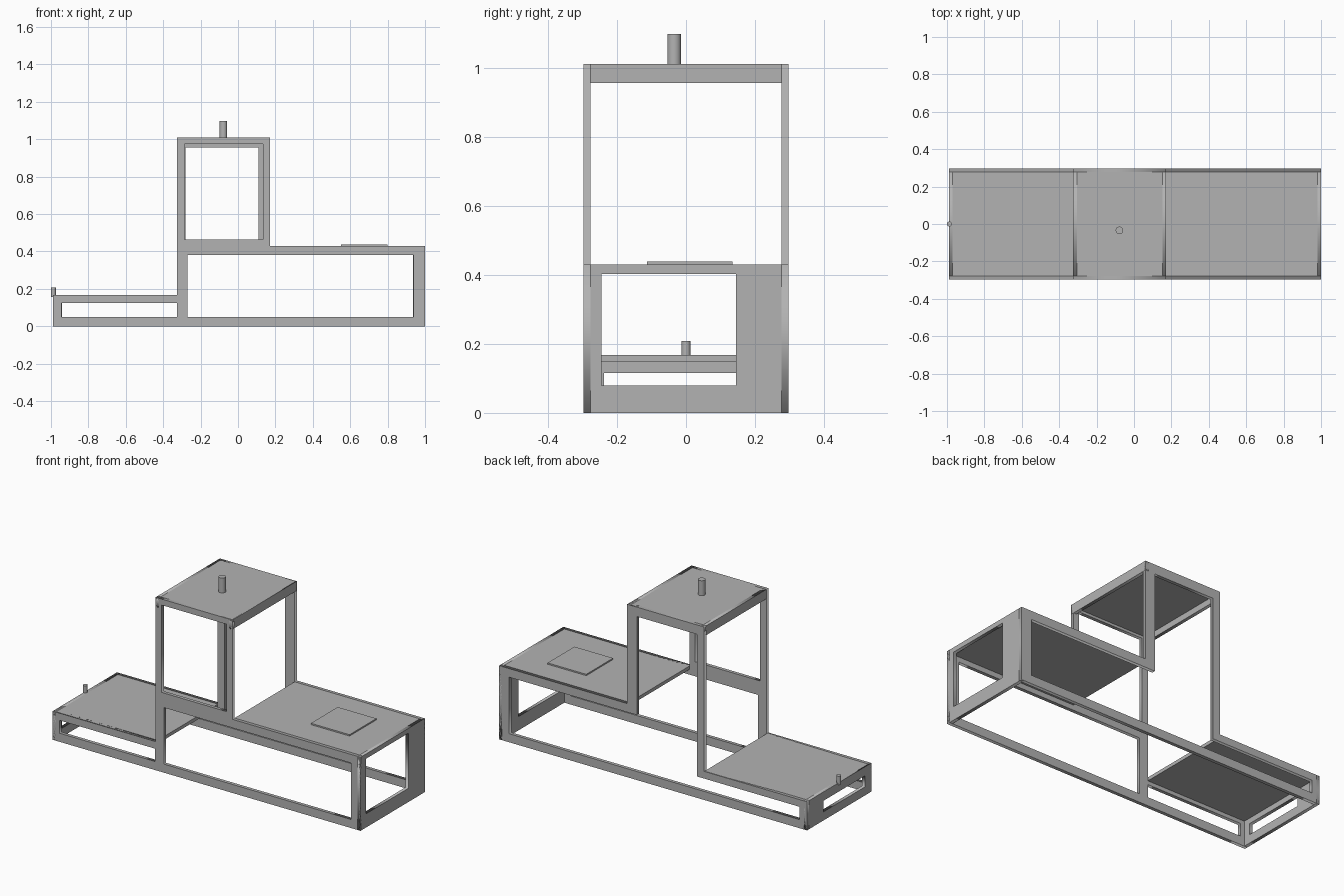
import bpy
from mathutils import Matrix

cube = bpy.data.objects.get("Cube")
if cube:
    bpy.data.objects.remove(cube, do_unlink=True)

GREY = (0.45, 0.45, 0.45, 1)
grey = bpy.data.materials.new("plain_grey")
grey.use_nodes = True
grey.diffuse_color = GREY
grey.node_tree.nodes["Principled BSDF"].inputs["Base Color"].default_value = GREY

T = 0.02                                      # panel thickness
LEFT, RIGHT, HALF = -0.99, 1.0, 0.297         # outer limits
TOWER_L, TOWER_R = -0.325, 0.172
LOW, DECK, ROOF = 0.167, 0.43, 1.01           # top heights


def rect(a, b, c, d):
    return [(a, c), (b, c), (b, d), (a, d)]


def panel(name, loops, axis, pos):
    """Upright sheet: first loop is the outline, the rest are openings."""
    curve = bpy.data.curves.new(name, "CURVE")
    curve.dimensions = "2D"
    curve.fill_mode = "BOTH"
    curve.extrude = T / 2
    for loop in loops:
        spline = curve.splines.new("POLY")
        spline.points.add(len(loop) - 1)
        for point, (u, v) in zip(spline.points, loop):
            point.co = (u, v, 0, 1)
        spline.use_cyclic_u = True
    temp = bpy.data.objects.new(name + "_curve", curve)
    bpy.context.collection.objects.link(temp)
    mesh = bpy.data.meshes.new_from_object(
        temp.evaluated_get(bpy.context.evaluated_depsgraph_get()))
    bpy.data.objects.remove(temp, do_unlink=True)
    if axis == "y":
        cols = ((1, 0, 0, 0), (0, 0, -1, pos), (0, 1, 0, 0), (0, 0, 0, 1))
    else:
        cols = ((0, 0, 1, pos), (1, 0, 0, 0), (0, 1, 0, 0), (0, 0, 0, 1))
    mesh.transform(Matrix(cols))
    mesh.materials.clear()
    mesh.materials.append(grey)
    obj = bpy.data.objects.new(name, mesh)
    bpy.context.collection.objects.link(obj)


def box(name, x0, x1, y0, y1, z0, z1):
    bpy.ops.mesh.primitive_cube_add(
        size=1, location=((x0 + x1) / 2, (y0 + y1) / 2, (z0 + z1) / 2))
    obj = bpy.context.object
    obj.name = name
    obj.scale = (x1 - x0, y1 - y0, z1 - z0)
    obj.data.materials.append(grey)


def pipe(name, x, y, radius, z0, z1):
    bpy.ops.mesh.primitive_cylinder_add(
        vertices=32, radius=radius, depth=z1 - z0, location=(x, y, (z0 + z1) / 2))
    bpy.context.object.name = name
    bpy.context.object.data.materials.append(grey)
    bpy.ops.object.shade_smooth_by_angle()


# Long side walls share the stepped outline
outline = [(LEFT, 0), (RIGHT, 0), (RIGHT, DECK), (TOWER_R, DECK), (TOWER_R, ROOF),
           (TOWER_L, ROOF), (TOWER_L, LOW), (LEFT, LOW)]
panel("front_wall", [outline,
                     rect(-0.285, 0.135, 0.465, 0.975),
                     rect(-0.27, 0.938, 0.05, 0.38),
                     rect(-0.945, -0.327, 0.05, 0.125)], "y", -HALF + T / 2)
back_opening = [(-0.94, 0.05), (0.935, 0.05), (0.935, 0.38), (0.11, 0.38),
                (0.11, 0.955), (-0.28, 0.955), (-0.28, 0.125), (-0.94, 0.125)]
panel("back_wall", [outline, back_opening], "y", HALF - T / 2)

# End walls with off-centre openings
panel("tall_end_wall", [rect(-HALF, HALF, 0, DECK),
                        rect(-0.245, 0.145, 0.08, 0.402)], "x", RIGHT - T / 2)
panel("low_end_wall", [rect(-HALF, HALF, 0, LOW),
                       rect(-0.237, 0.145, 0.05, 0.115)], "x", LEFT + T / 2)

# Tower headers
for side, x in (("left", TOWER_R - T / 2), ("right", TOWER_L + T / 2)):
    panel("tower_header_" + side, [rect(-HALF, HALF, 0.955, ROOF)], "x", x)

# Decks and roof
E = 0.004
for name, x0, x1, top in (("low_deck", LEFT + E, TOWER_L, LOW),
                          ("main_deck", TOWER_R, RIGHT - E, DECK),
                          ("tower_roof", TOWER_L + E, TOWER_R - E, ROOF)):
    box(name, x0, x1, -HALF + E, HALF - E, top - T, top)

# Hatch plate and pipes
box("hatch_plate", 0.55, 0.8, -0.113, 0.135, DECK, DECK + 0.008)
pipe("roof_pipe", -0.078, -0.034, 0.02, ROOF - T / 2, 1.097)
pipe("low_deck_pipe", -0.987, 0, 0.013, LOW - T / 2, 0.208)
